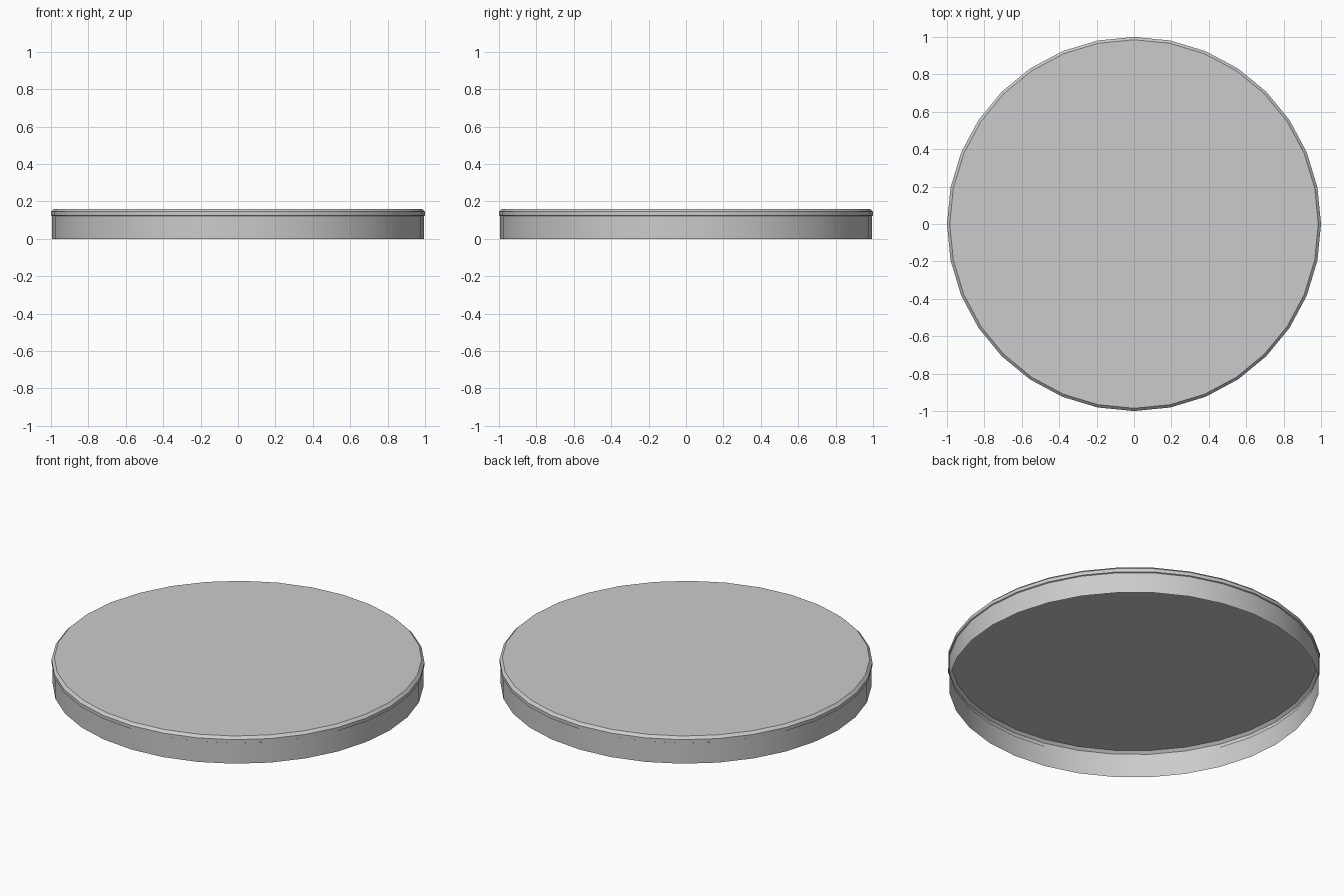
import bpy, bmesh
from math import cos, sin, tau, radians

if "Cube" in bpy.data.objects:
    bpy.data.objects.remove(bpy.data.objects["Cube"])

SIDES = 32
# Thin shell profile (radius, height): skirt, slight lip step, chamfer to the flat top
PROFILE = [(0.994, 0.0), (0.994, 0.122), (1.0, 0.125), (1.0, 0.145), (0.985, 0.16)]

bm = bmesh.new()
rings = [[bm.verts.new((r * cos(tau * i / SIDES), r * sin(tau * i / SIDES), z))
          for i in range(SIDES)] for r, z in PROFILE]
for low, high in zip(rings, rings[1:]):
    for i in range(SIDES):
        j = (i + 1) % SIDES
        bm.faces.new((low[i], low[j], high[j], high[i]))

# Flat top; the underside stays open
bm.faces.new(rings[-1])

mesh = bpy.data.meshes.new("round_lid")
bm.to_mesh(mesh)
bm.free()
lid = bpy.data.objects.new("round_lid", mesh)
bpy.context.collection.objects.link(lid)

# Smooth walls with crisp rim edges
bpy.context.view_layer.objects.active = lid
lid.select_set(True)
bpy.ops.object.shade_smooth_by_angle(angle=radians(30))
